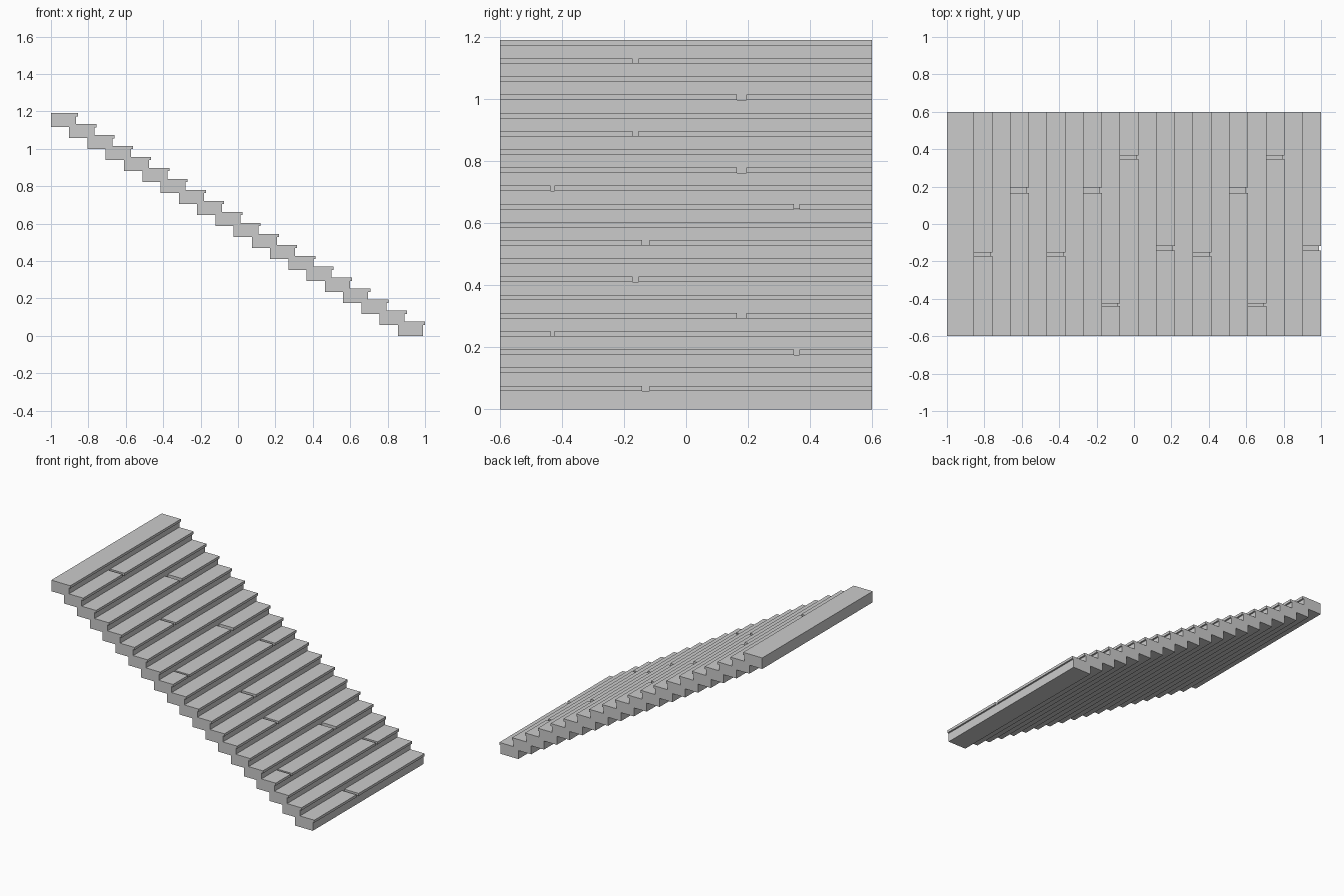
import bpy, bmesh

if "Cube" in bpy.data.objects:
    bpy.data.objects.remove(bpy.data.objects["Cube"])

STEPS, HALF_W = 20, 0.6
DX, DZ = 1.855 / 19, 0.0587      # run and rise per step
SLAB, BLOCK = 0.0175, 0.0585     # tread thickness, riser block height
TOP = SLAB + BLOCK + DZ * (STEPS - 1)

# gaps between tread boards: step number -> (y0, y1)
A, B, C = (-0.172, -0.153), (0.165, 0.195), (-0.438, -0.424)
D, E = (0.348, 0.366), (-0.142, -0.118)
GAPS = {2: A, 4: B, 6: A, 8: B, 9: C, 10: D, 12: E,
        14: A, 16: B, 17: C, 18: D, 20: E}
SEAMS = {12: -0.48, 20: -0.48}   # butt joints without a gap


def box(name, lo, hi):
    bm = bmesh.new()
    bmesh.ops.create_cube(bm, size=1)
    for v in bm.verts:
        v.co = [(a + b) / 2 + c * (b - a) for a, b, c in zip(lo, hi, v.co)]
    me = bpy.data.meshes.new(name)
    bm.to_mesh(me)
    bm.free()
    ob = bpy.data.objects.new(name, me)
    bpy.context.collection.objects.link(ob)
    return ob


for i in range(STEPS):
    n = i + 1
    nose = -0.855 + DX * i
    back = nose - 0.145
    z = TOP - DZ * i

    # riser block, set back under the nosing
    box(f"riser_block_{n:02d}", (back, -HALF_W, z - SLAB - BLOCK),
        (nose - 0.011, HALF_W, z - SLAB))

    # tread boards, split where there is a gap or seam
    spans = [(-HALF_W, HALF_W)]
    if n in GAPS:
        g0, g1 = GAPS[n]
        spans = [(-HALF_W, g0), (g1, HALF_W)]
    if n in SEAMS:
        s = SEAMS[n]
        spans = [(-HALF_W, s), (s, spans[0][1])] + spans[1:]
    for k, (y0, y1) in enumerate(spans):
        box(f"tread_board_{n:02d}_{k + 1}", (back, y0, z - SLAB), (nose, y1, z))
